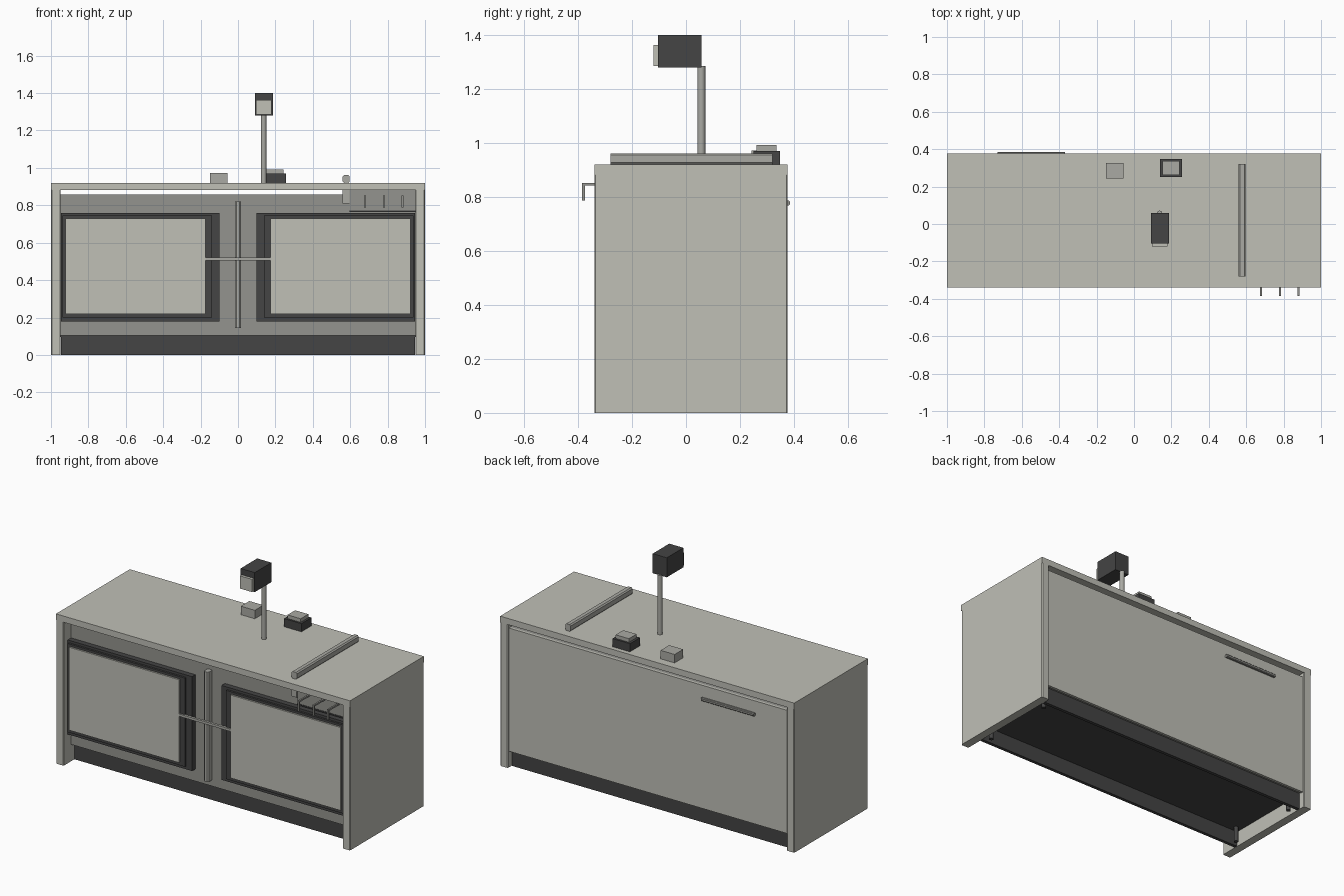
import bpy
import bmesh
from mathutils import Vector

cube = bpy.data.objects.get("Cube")
if cube:
    bpy.data.objects.remove(cube, do_unlink=True)


def material(name, srgb):
    linear = [(c / 255) ** 2.2 for c in srgb] + [1]
    mat = bpy.data.materials.new(name)
    mat.use_nodes = True
    mat.diffuse_color = linear
    mat.node_tree.nodes["Principled BSDF"].inputs["Base Color"].default_value = linear
    return mat


LIGHT = material("warm light grey", (190, 190, 181))
STEEL = material("steel grey", (168, 168, 162))
MID = material("mid grey", (146, 146, 141))
DARK = material("charcoal", (70, 70, 70))


def finish(name, bm, mat):
    mesh = bpy.data.meshes.new(name)
    bm.to_mesh(mesh)
    bm.free()
    mesh.materials.append(mat)
    obj = bpy.data.objects.new(name, mesh)
    bpy.context.collection.objects.link(obj)
    return obj


def box(name, x, y, z, mat, bevel=0, axis=None):
    """Box from (min, max) ranges; bevels edges along one axis if asked."""
    bm = bmesh.new()
    bmesh.ops.create_cube(bm, size=1)
    for v in bm.verts:
        v.co = [(r[0] + r[1]) / 2 + c * (r[1] - r[0]) for c, r in zip(v.co, (x, y, z))]
    if bevel:
        edges = [e for e in bm.edges
                 if axis is None or abs((e.verts[0].co - e.verts[1].co).normalized()[axis]) > 0.9]
        bmesh.ops.bevel(bm, geom=edges, offset=bevel, segments=1, affect='EDGES')
    return finish(name, bm, mat)


def rod(name, x, y, z, radius, mat, sides=16):
    """Upright cylinder between two heights."""
    bm = bmesh.new()
    bmesh.ops.create_cone(bm, cap_ends=True, segments=sides, radius1=radius,
                          radius2=radius, depth=z[1] - z[0])
    bmesh.ops.translate(bm, verts=bm.verts, vec=Vector((x, y, sum(z) / 2)))
    for f in bm.faces:
        f.smooth = len(f.verts) == 4
    return finish(name, bm, mat)


# Worktop and end panels
box("worktop", (-1, 1), (-0.34, 0.377), (0.882, 0.92), LIGHT)
for side, s in (("left", 1), ("right", -1)):
    xs = sorted((s * 0.948, s))
    box(side + "_end_panel", xs, (-0.34, 0.377), (0, 0.882), LIGHT, 0.005, 2)

# Carcass, leaving an open slot under the worktop
box("carcass", (-0.948, 0.948), (-0.27, 0.35), (0.105, 0.857), MID)
box("back_panel", (-0.948, 0.948), (0.35, 0.367), (0.1, 0.857), LIGHT)
box("underside", (-0.948, 0.948), (-0.23, 0.335), (0.095, 0.105), DARK)
box("front_kickboard", (-0.946, 0.946), (-0.235, -0.215), (0, 0.105), DARK)
box("back_kickboard", (-0.946, 0.946), (0.32, 0.34), (0, 0.1), DARK)
for i, x in enumerate((-0.91, 0.91)):
    for j, y in enumerate((-0.18, 0.285)):
        rod(f"foot_{i}{j}", x, y, (0, 0.1), 0.013, DARK)

# Doors: stepped dark frames with light panels
for side, s in (("left", 1), ("right", -1)):
    layers = (("outer_frame", 0.10, 0.946, 0.18, 0.76, -0.303, DARK),
              ("inner_frame", 0.14, 0.938, 0.20, 0.745, -0.315, DARK),
              ("door_panel", 0.175, 0.923, 0.22, 0.73, -0.325, LIGHT))
    for part, a, b, low, high, front, mat in layers:
        box(f"{side}_{part}", sorted((s * a, s * b)), (front, -0.27), (low, high), mat)

# Bars between the doors
box("cross_bar", (-0.18, 0.18), (-0.325, -0.31), (0.505, 0.52), STEEL)
box("upright_bar", (-0.016, 0.016), (-0.312, -0.27), (0.145, 0.82), STEEL, 0.007, 2)

# Hook plate with three bent hooks
box("hook_plate", (0.597, 0.948), (-0.277, -0.26), (0.77, 0.882), MID)
box("plate_lip", (0.597, 0.948), (-0.28, -0.27), (0.765, 0.773), DARK)
box("plate_end", (0.56, 0.597), (-0.282, -0.26), (0.81, 0.882), STEEL)
for i in range(3):
    x = 0.68 + 0.1 * i
    span = (x - 0.005, x + 0.005)
    box(f"hook_arm_{i}", span, (-0.385, -0.277), (0.842, 0.852), MID)
    box(f"hook_tip_{i}", span, (-0.385, -0.375), (0.787, 0.842), MID)

# Back handle
box("back_handle", (-0.73, -0.37), (0.367, 0.385), (0.768, 0.787), MID, 0.004, 0)

# Items on the worktop
box("rail", (0.56, 0.597), (-0.28, 0.32), (0.92, 0.962), STEEL, 0.007, 1)
box("small_block", (-0.15, -0.055), (0.242, 0.325), (0.92, 0.972), STEEL)
box("scale_base", (0.138, 0.256), (0.25, 0.348), (0.92, 0.97), DARK)
box("scale_plate", (0.153, 0.243), (0.262, 0.336), (0.97, 0.992), STEEL)

# Display on a post
rod("display_post", 0.137, 0.057, (0.92, 1.285), 0.0145, STEEL)
box("display_head", (0.09, 0.186), (-0.103, 0.058), (1.28, 1.4), DARK)
box("display_screen", (0.096, 0.18), (-0.12, -0.103), (1.285, 1.363), LIGHT)
